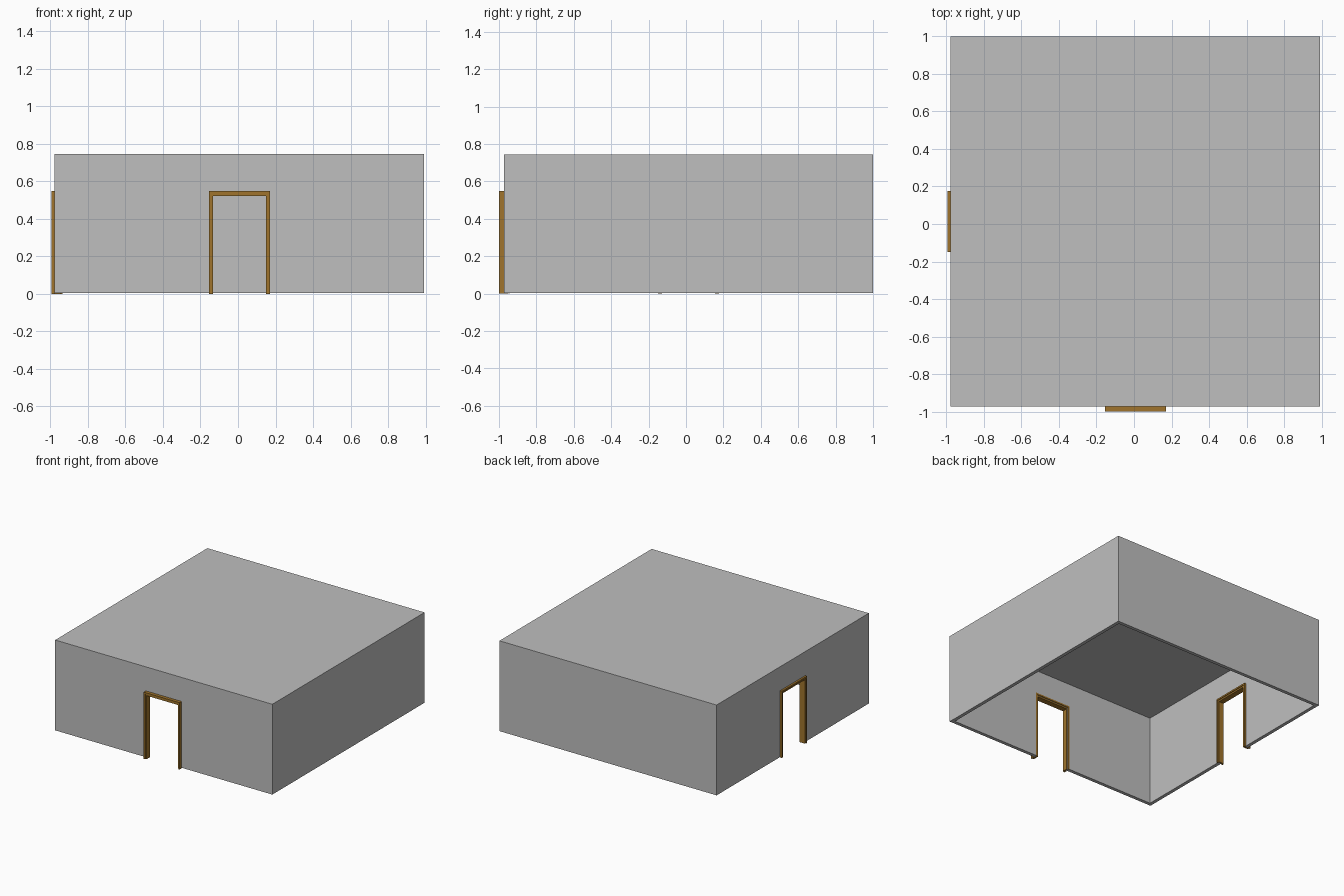
import bpy
import bmesh
from mathutils import Vector

old = bpy.data.objects.get("Cube")
if old:
    bpy.data.objects.remove(old, do_unlink=True)


def material(name, rgb):
    m = bpy.data.materials.new(name)
    m.use_nodes = True
    m.diffuse_color = (*rgb, 1)
    m.node_tree.nodes["Principled BSDF"].inputs["Base Color"].default_value = (*rgb, 1)
    return m


GREY = material("wall grey", (0.52, 0.52, 0.52))
GOLD = material("golden wood", (0.35, 0.175, 0.025))

# Room extents
X0, X1, Y0, Y1 = -0.978, 0.993, -0.973, 1.0
BASE, TOP, WALL, ROOF = 0.004, 0.745, 0.028, 0.004
CX, CY = (X0 + X1) / 2, (Y0 + Y1) / 2

# Door frame half widths and heights: opening, jamb/casing joint, outer edge
INNER, JOINT, OUTER = (0.142, 0.522), (0.152, 0.535), (0.163, 0.548)


def add_object(name, bm, mat):
    bmesh.ops.recalc_face_normals(bm, faces=bm.faces)
    me = bpy.data.meshes.new(name)
    bm.to_mesh(me)
    bm.free()
    me.materials.append(mat)
    ob = bpy.data.objects.new(name, me)
    bpy.context.collection.objects.link(ob)
    return ob


def box(name, lo, hi, mat):
    bm = bmesh.new()
    bmesh.ops.create_cube(bm, size=1)
    lo, hi = Vector(lo), Vector(hi)
    for v in bm.verts:
        v.co = (lo + hi) / 2 + v.co * (hi - lo)
    return add_object(name, bm, mat)


def arch(name, inner, outer, near, far, side):
    """Door-shaped band between two outlines, extruded through the wall."""
    (a, ha), (b, hb) = inner, outer
    outline = [(-b, 0), (-b, hb), (b, hb), (b, 0), (a, 0), (a, ha), (-a, ha), (-a, 0)]

    def place(u, d, z):
        return (d, CY + u, z) if side else (CX + u, d, z)

    bm = bmesh.new()
    face = bm.faces.new([bm.verts.new(place(u, near, z)) for u, z in outline])
    grown = bmesh.ops.extrude_face_region(bm, geom=[face])
    step = Vector(place(0, far, 0)) - Vector(place(0, near, 0))
    bmesh.ops.translate(bm, vec=step,
                        verts=[g for g in grown["geom"] if isinstance(g, bmesh.types.BMVert)])
    # the starting face is kept as the near cap
    return add_object(name, bm, GOLD)


# Hollow room with an open floor and two doorways
room = box("room_shell", (X0, Y0, BASE), (X1, Y1, TOP), GREY)
w, h = JOINT
cutters = [
    box("room_cutter", (X0 + WALL, Y0 + WALL, -0.2), (X1 - WALL, Y1 - WALL, TOP - ROOF), GREY),
    box("front_door_cutter", (CX - w, Y0 - 0.1, -0.3), (CX + w, Y0 + 0.2, h), GREY),
    box("side_door_cutter", (X0 - 0.1, CY - w, -0.3), (X0 + 0.2, CY + w, h), GREY),
]
bpy.context.view_layer.objects.active = room
for cutter in cutters:
    cutter.hide_render = True
    mod = room.modifiers.new(cutter.name, "BOOLEAN")
    mod.operation = "DIFFERENCE"
    mod.solver = "EXACT"
    mod.object = cutter
    bpy.ops.object.modifier_apply(modifier=mod.name)
    bpy.data.objects.remove(cutter, do_unlink=True)

# Door frames: casing on both wall faces with a recessed jamb between
for name, side, outside, wall in (("front", False, -1.0, Y0), ("right", True, -0.994, X0)):
    inside = outside + 0.058
    arch(name + "_outer_casing", JOINT, OUTER, outside, wall, side)
    arch(name + "_inner_casing", JOINT, OUTER, wall + WALL, inside, side)
    arch(name + "_door_jamb", INNER, JOINT, outside + 0.006, inside - 0.006, side)
